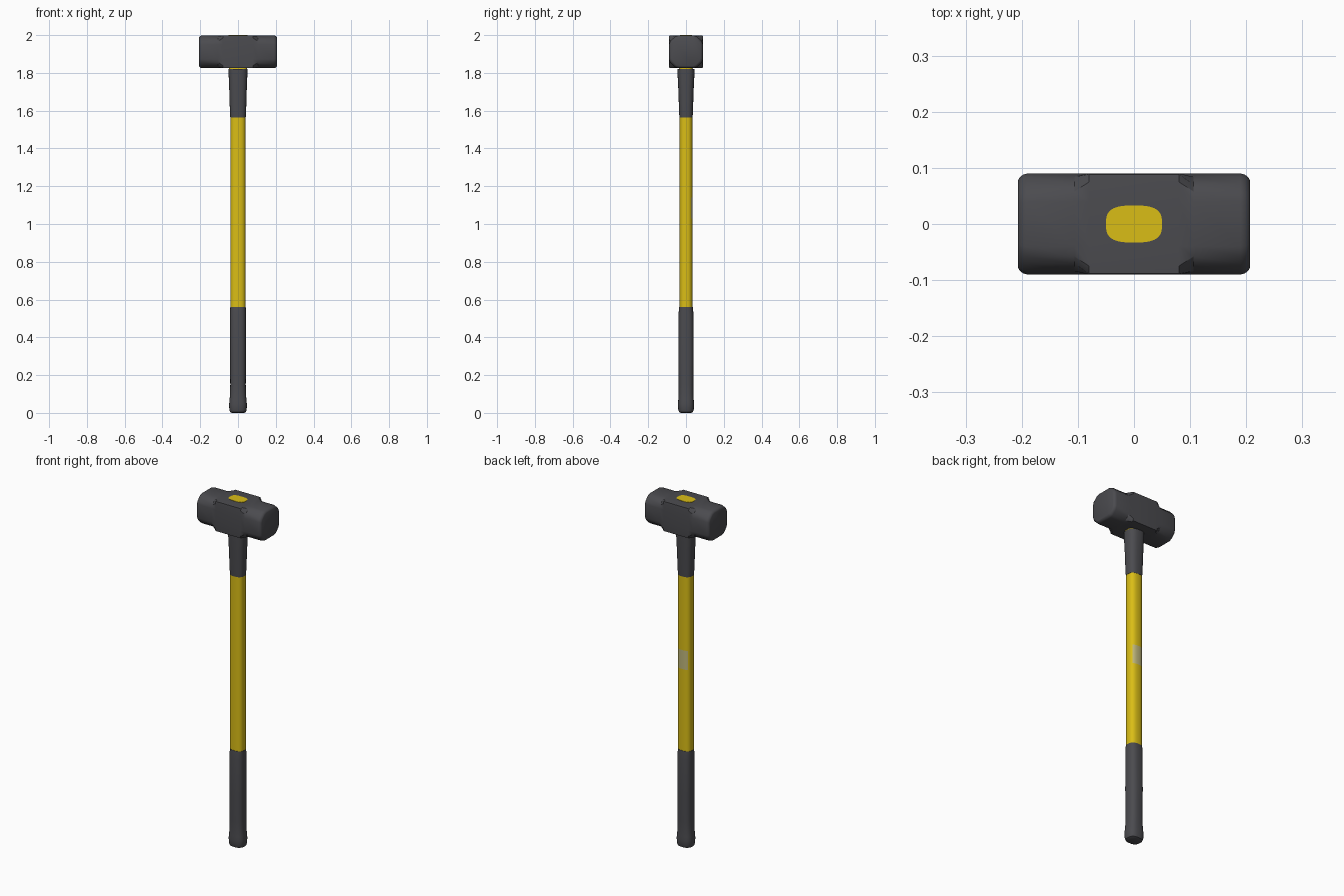
import bpy, bmesh, math

if "Cube" in bpy.data.objects:
    bpy.data.objects.remove(bpy.data.objects["Cube"])


def material(name, rgb):
    m = bpy.data.materials.new(name)
    m.diffuse_color = (*rgb, 1)
    m.use_nodes = True
    m.node_tree.nodes["Principled BSDF"].inputs["Base Color"].default_value = m.diffuse_color
    return m


DARK = material("dark grey", (0.07, 0.07, 0.078))
YELLOW = material("yellow", (0.70, 0.51, 0.008))
LABEL = material("pale label", (0.52, 0.47, 0.20))


def loft(name, rings, mats, angle=35, rule=None):
    """Skin a list of closed rings and cap both ends."""
    bm = bmesh.new()
    loops = [[bm.verts.new(p) for p in ring] for ring in rings]
    n = len(loops[0])
    for a, b in zip(loops, loops[1:]):
        for i in range(n):
            j = (i + 1) % n
            bm.faces.new((a[i], a[j], b[j], b[i]))
    bm.faces.new(loops[0][::-1])
    bm.faces.new(loops[-1])
    bmesh.ops.recalc_face_normals(bm, faces=bm.faces)
    if rule:
        for f in bm.faces:
            f.material_index = rule(f.calc_center_median())
    me = bpy.data.meshes.new(name)
    bm.to_mesh(me)
    bm.free()
    for m in mats:
        me.materials.append(m)
    ob = bpy.data.objects.new(name, me)
    bpy.context.collection.objects.link(ob)
    bpy.ops.object.select_all(action='DESELECT')
    ob.select_set(True)
    bpy.context.view_layer.objects.active = ob
    bpy.ops.object.shade_smooth_by_angle(angle=math.radians(angle))
    return ob


def oval(rx, ry, z, e=2.6, n=40):
    """Horizontal superellipse ring."""
    ring = []
    for i in range(n):
        t = 2 * math.pi * i / n
        c, s = math.cos(t), math.sin(t)
        ring.append((rx * math.copysign(abs(c) ** (2 / e), c),
                     ry * math.copysign(abs(s) ** (2 / e), s), z))
    return ring


# Yellow shaft, with a small label on the back
loft("shaft", [oval(0.040, 0.034, z) for z in (0.50, 1.03, 1.14, 1.60)],
     [YELLOW, LABEL],
     rule=lambda c: int(1.03 < c.z < 1.14 and c.y > 0.026 and abs(c.x) < 0.03))

# Rubber grip with a flared, rounded butt
loft("grip", [oval(*p) for p in (
    (0.032, 0.028, 0.0), (0.042, 0.037, 0.005), (0.046, 0.041, 0.017),
    (0.047, 0.042, 0.045), (0.045, 0.041, 0.068), (0.042, 0.039, 0.10),
    (0.041, 0.039, 0.15), (0.042, 0.041, 0.30), (0.042, 0.040, 0.52), (0.041, 0.036, 0.56))], [DARK])

# Flared collar below the head
loft("collar", [oval(*p) for p in (
    (0.041, 0.035, 1.565), (0.043, 0.037, 1.60), (0.046, 0.040, 1.70),
    (0.050, 0.045, 1.80), (0.050, 0.045, 1.820))], [DARK])

# Shaft end filling the eye of the head
loft("shaft_end", [oval(0.046, 0.038, 1.80, 3), oval(0.050, 0.033, 1.85, 3),
                   oval(0.050, 0.033, 2.0, 3)], [YELLOW])

# Head: square middle, rounded octagonal striking ends
SQUARE = [(0.09, 0.04), (0.09, 0.075), (0.0885, 0.0885), (0.075, 0.09), (0.04, 0.09)]
ROUND = [(0.09, 0.04), (0.084, 0.058), (0.071, 0.071), (0.058, 0.084), (0.04, 0.09)]


def section(x, quarter, scale=1.0):
    pts = []
    for k in range(4):
        for y, z in quarter:
            for _ in range(k):
                y, z = -z, y
            pts.append((x, y * scale, 1.9115 + z * scale * 0.965))
    return pts


half = [(0.08, SQUARE, 1), (0.106, ROUND, 1), (0.190, ROUND, 1),
        (0.198, ROUND, 0.975), (0.204, ROUND, 0.92), (0.207, ROUND, 0.86)]
rings = [section(-x, q, s) for x, q, s in reversed(half)] + [section(x, q, s) for x, q, s in half]
loft("hammer_head", rings, [DARK], angle=28)
